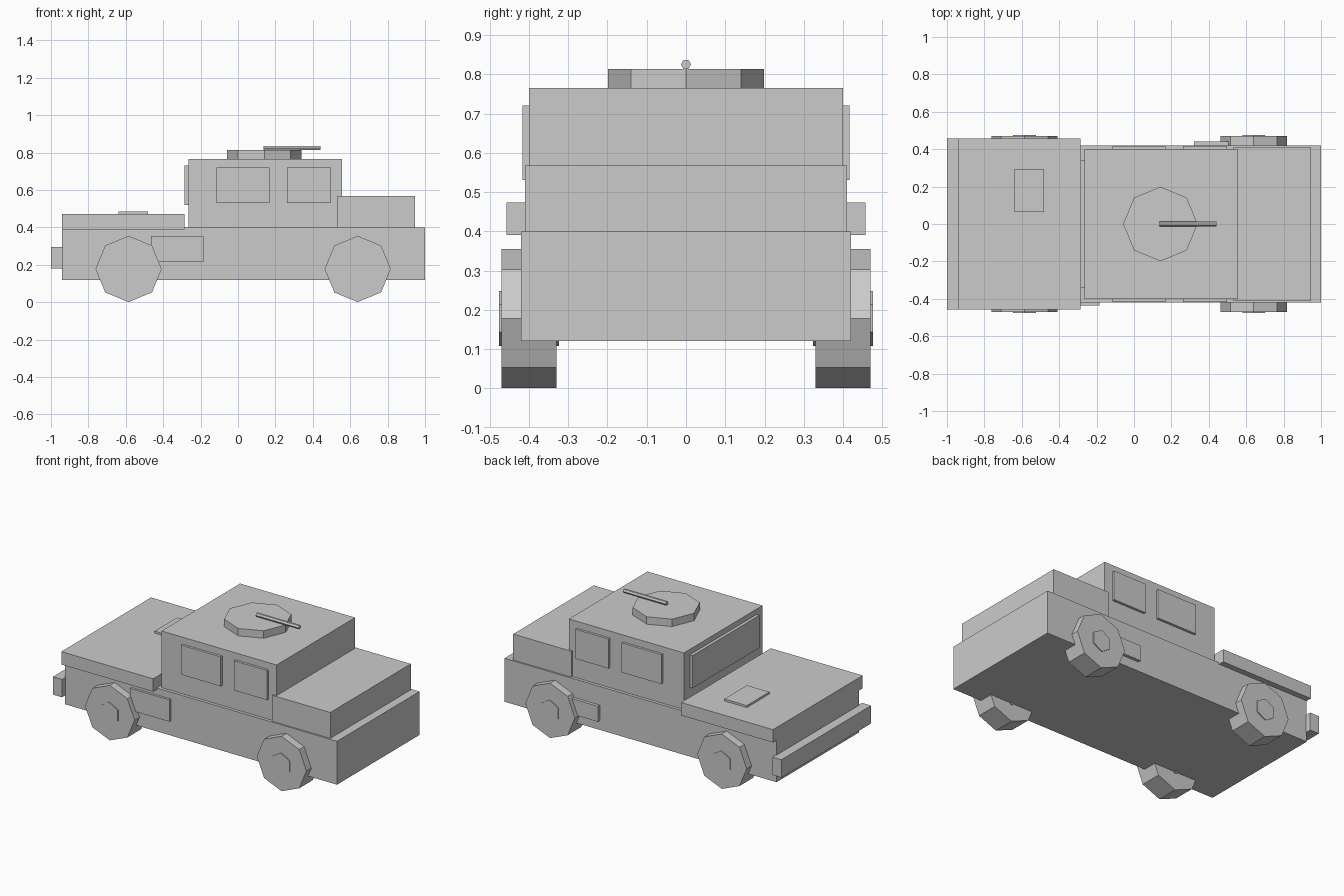
import bpy
import math

if "Cube" in bpy.data.objects:
    bpy.data.objects.remove(bpy.data.objects["Cube"])

grey = bpy.data.materials.new("plain_grey")
grey.diffuse_color = (0.6, 0.6, 0.6, 1)
grey.use_nodes = True
grey.node_tree.nodes["Principled BSDF"].inputs["Base Color"].default_value = grey.diffuse_color


def box(name, x, y, z):
    """Box from (min, max) ranges."""
    bpy.ops.mesh.primitive_cube_add(size=1, location=[sum(r) / 2 for r in (x, y, z)])
    ob = bpy.context.object
    ob.name = name
    ob.scale = [r[1] - r[0] for r in (x, y, z)]
    bpy.ops.object.transform_apply(location=False, rotation=False, scale=True)
    ob.data.materials.append(grey)
    return ob


def prism(name, sides, radius, depth, location, rotation=(0, 0, 0)):
    """Flat-sided cylinder."""
    bpy.ops.mesh.primitive_cylinder_add(vertices=sides, radius=radius, depth=depth,
                                        location=location, rotation=rotation)
    ob = bpy.context.object
    ob.name = name
    ob.data.materials.append(grey)
    return ob


# Hull, bonnet, bumper, cab and rear deck
box("lower_body", (-0.94, 1.0), (-0.42, 0.42), (0.12, 0.40))
box("bonnet", (-0.94, -0.285), (-0.457, 0.457), (0.39, 0.473))
box("bonnet_hatch", (-0.64, -0.48), (0.065, 0.295), (0.465, 0.486))
box("bumper", (-1.0, -0.935), (-0.457, 0.457), (0.18, 0.295))
box("cab", (-0.265, 0.555), (-0.40, 0.40), (0.39, 0.765))
box("rear_deck", (0.53, 0.945), (-0.41, 0.41), (0.39, 0.567))
box("windscreen", (-0.285, -0.255), (-0.34, 0.34), (0.52, 0.73))

# Side windows
for side, s in (("right", -1), ("left", 1)):
    y = sorted((s * 0.39, s * 0.416))
    box(f"front_window_{side}", (-0.115, 0.168), y, (0.53, 0.72))
    box(f"rear_window_{side}", (0.262, 0.498), y, (0.53, 0.72))

# Side lockers
box("front_locker", (-0.465, -0.185), (-0.435, -0.41), (0.215, 0.355))
box("rear_locker", (0.32, 0.51), (0.41, 0.44), (0.18, 0.28))

# Wheels with hubs that show on both faces
for x, end in ((-0.585, "front"), (0.64, "rear")):
    for s, side in ((-1, "right"), (1, "left")):
        loc = (x, s * 0.40, 0.178)
        turn = (math.radians(90), 0, 0)
        prism(f"{end}_wheel_{side}", 8, 0.177, 0.14, loc, turn)
        prism(f"{end}_hub_{side}", 6, 0.07, 0.152, loc, turn)

# Roof turret and barrel
prism("turret_ring", 8, 0.199, 0.053, (0.141, 0, 0.7865))
prism("barrel", 6, 0.013, 0.305, (0.288, 0, 0.825), (0, math.radians(90), 0))
